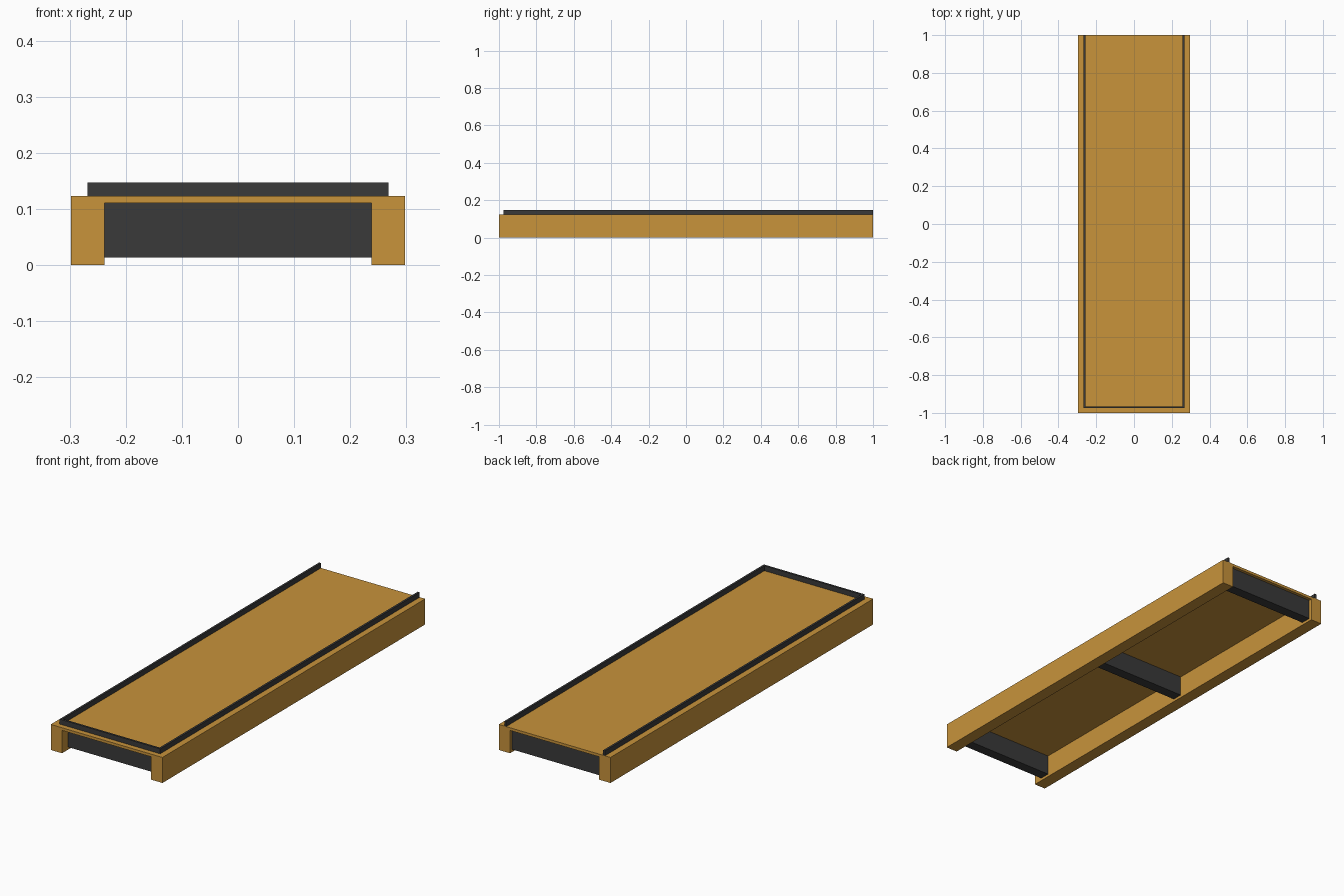
import bpy, bmesh

if "Cube" in bpy.data.objects:
    bpy.data.objects.remove(bpy.data.objects["Cube"])


def material(name, color):
    m = bpy.data.materials.new(name)
    m.diffuse_color = (*color, 1)
    m.use_nodes = True
    m.node_tree.nodes["Principled BSDF"].inputs["Base Color"].default_value = m.diffuse_color
    return m


ochre = material("ochre wood", (0.578, 0.292, 0.044))
charcoal = material("charcoal metal", (0.042, 0.042, 0.042))


def prism(name, outline, place, lo, hi, mat):
    """Extrude a 2D outline from lo to hi; place(a, b, t) maps it into space."""
    bm = bmesh.new()
    face = bm.faces.new([bm.verts.new(place(a, b, lo)) for a, b in outline])
    new = bmesh.ops.extrude_face_region(bm, geom=[face])["geom"]
    for v in (g for g in new if isinstance(g, bmesh.types.BMVert)):
        a, b = outline[min(range(len(outline)), key=lambda i: (v.co - bm_vec(place(*outline[i], lo))).length)]
        v.co = place(a, b, hi)
    bmesh.ops.recalc_face_normals(bm, faces=bm.faces)
    mesh = bpy.data.meshes.new(name)
    bm.to_mesh(mesh)
    bm.free()
    mesh.materials.append(mat)
    ob = bpy.data.objects.new(name, mesh)
    bpy.context.collection.objects.link(ob)
    return ob


def bm_vec(p):
    from mathutils import Vector
    return Vector(p)


def along_y(a, b, t):
    return (a, t, b)


def along_z(a, b, t):
    return (a, b, t)


def mirrored(points):
    return points + [(-x, y) for x, y in reversed(points)]


W, INNER, TOP, UNDER = 0.2975, 0.2375, 0.123, 0.110

# Deck with its two side beams, one channel section
prism("deck_and_side_beams",
      mirrored([(INNER, UNDER), (INNER, 0), (W, 0), (W, TOP)]),
      along_y, -1, 1, ochre)

# Raised lip on three sides, open at the back
R, T = 0.268, 0.010
prism("edge_lip",
      mirrored([(R - T, -0.975 + T), (R - T, 1), (R, 1), (R, -0.975)]),
      along_z, TOP, 0.147, charcoal)

# Cross members under the deck
for name, y in (("front", -0.93), ("middle", 0.03), ("back", 0.96)):
    prism(name + "_cross_member",
          mirrored([(INNER, 0.013), (INNER, UNDER)]),
          along_y, y - 0.025, y + 0.025, charcoal)
